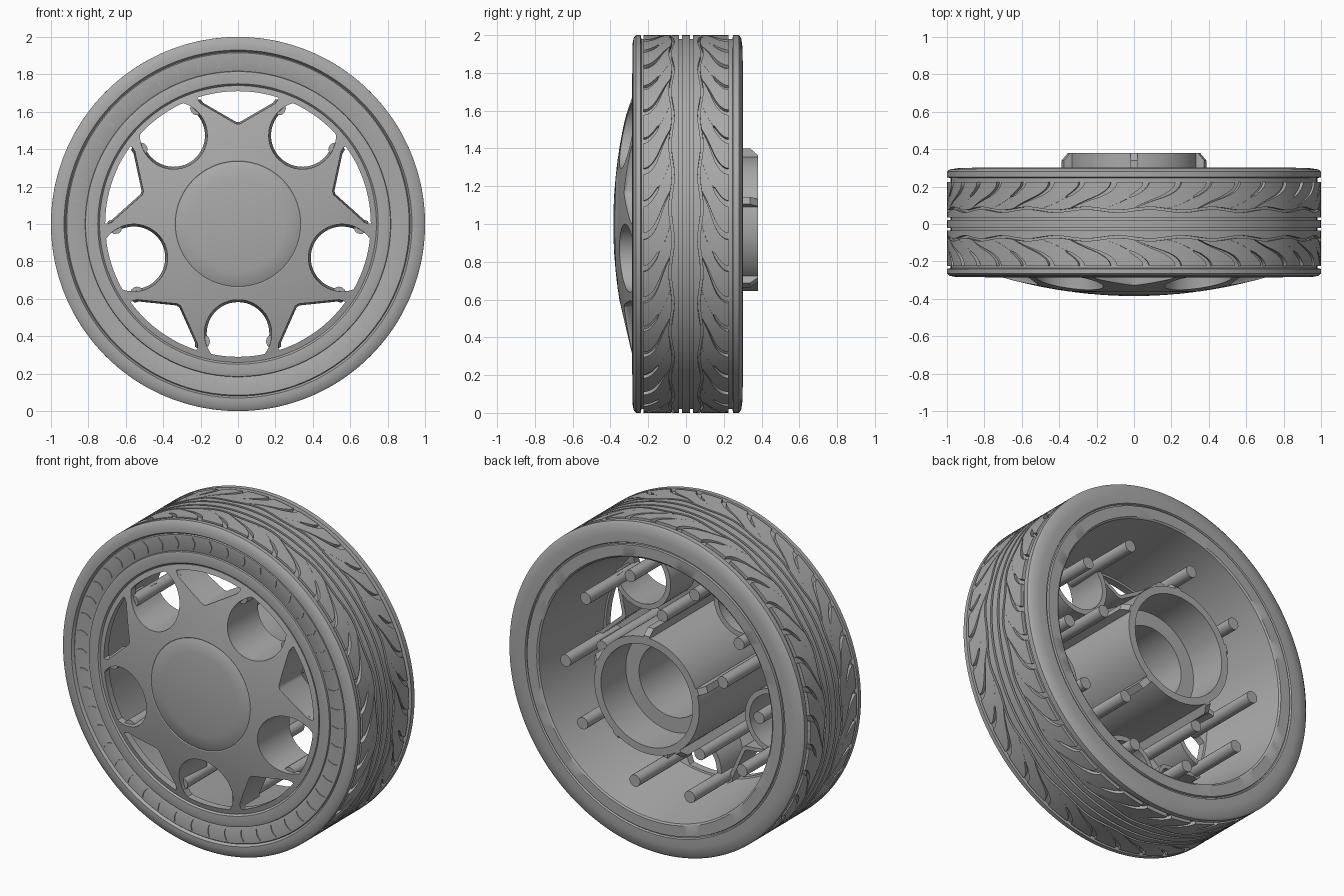
import bpy, bmesh
from math import sin, cos, pi, hypot, atan2, radians

cube = bpy.data.objects.get("Cube")
if cube:
    bpy.data.objects.remove(cube)

grey = bpy.data.materials.new("grey")
grey.use_nodes = True
COLOUR = (0.4, 0.4, 0.4, 1)
grey.diffuse_color = COLOUR
grey.node_tree.nodes["Principled BSDF"].inputs["Base Color"].default_value = COLOUR


def polar(r, a, y):
    """Point at radius r and angle a around the axle."""
    return (r * cos(a), y, 1 + r * sin(a))


def dome(r):
    """Depth of the domed wheel face at radius r."""
    return -0.385 + 0.2 * r * r


def finish(bm, name, angle=35):
    bmesh.ops.recalc_face_normals(bm, faces=bm.faces)
    mesh = bpy.data.meshes.new(name)
    bm.to_mesh(mesh)
    bm.free()
    obj = bpy.data.objects.new(name, mesh)
    bpy.context.collection.objects.link(obj)
    mesh.materials.append(grey)
    smooth(obj, angle)
    return obj


def smooth(obj, angle=35):
    bpy.ops.object.select_all(action="DESELECT")
    obj.select_set(True)
    bpy.context.view_layer.objects.active = obj
    bpy.ops.object.shade_smooth_by_angle(angle=radians(angle))


def add_grid(bm, rows, wrap_rows=False, wrap_cols=False):
    """Skin a table of points with quads."""
    rows = [[bm.verts.new(p) for p in row] for row in rows]
    n, m = len(rows), len(rows[0])
    for i in range(n if wrap_rows else n - 1):
        for j in range(m if wrap_cols else m - 1):
            a, b = rows[i], rows[(i + 1) % n]
            k = (j + 1) % m
            bm.faces.new((a[j], b[j], b[k], a[k]))
    return rows


def lathe(name, profile, steps=128):
    """Spin a closed (radius, y) profile around the axle."""
    bm = bmesh.new()
    add_grid(bm, [[polar(r, 2 * pi * i / steps, y) for r, y in profile]
                  for i in range(steps)], True, True)
    bmesh.ops.remove_doubles(bm, verts=bm.verts, dist=1e-5)
    return finish(bm, name)


def add_prism(bm, loop, y0, y1):
    """Solid between two depths from a loop of (radius, angle) points."""
    ends = add_grid(bm, [[polar(r, a, y) for r, a in loop] for y in (y0, y1)],
                    wrap_cols=True)
    for end in ends:
        bm.faces.new(end)


def turned(points, angle):
    """(tangential, radial) points to (radius, angle) around a direction."""
    return [(hypot(x, r), angle - atan2(x, r)) for x, r in points]


# Tyre carcass and rim
lathe("tyre", [(0.8, -0.262), (0.825, -0.274), (0.915, -0.274), (0.92, -0.268),
               (0.93, -0.284), (0.95, -0.284), (0.985, -0.277), (1, -0.265),
               (1, -0.24), (0.98, -0.236), (0.98, 0.245), (1, 0.25),
               (1, 0.28), (0.985, 0.292), (0.93, 0.3), (0.88, 0.3),
               (0.875, 0.29), (0.84, 0.29)])
lathe("rim", [(0.82, -0.26), (0.815, -0.28), (0.795, -0.285), (0.75, -0.282),
              (0.735, -0.265), (0.72, -0.24), (0.79, 0.295), (0.8, 0.302),
              (0.865, 0.302), (0.87, 0.28), (0.83, 0.2)])

# Tread ribs around the middle
LEAVES = 18


def wave(t):
    return 0.008 * sin(LEAVES * t)


def rib(name, inner, outer, steps=288):
    bm = bmesh.new()
    rows = []
    for i in range(steps):
        t = 2 * pi * i / steps
        a, b = inner(t), outer(t)
        rows.append([polar(r, pi / 2 - t, y)
                     for r, y in ((0.975, a), (1, a), (1, b), (0.975, b))])
    add_grid(bm, rows, True, True)
    finish(bm, name)


rib("centre_rib", lambda t: -0.022, lambda t: 0.022)
for side, s in (("front", -1), ("back", 1)):
    rib(side + "_wavy_rib", lambda t: s * 0.036, lambda t: s * (0.07 + wave(t)))

# Shoulder blocks, parted by curved long and short slots
PITCH = pi / LEAVES


def half_slot(index, v):
    if index % 2:
        return 0.016 if v > 0.45 else 0.0005
    return 0.004 + 0.013 * min(1, 1.6 * v)


for side, s in (("front", -1), ("back", 1)):
    bm = bmesh.new()
    us = [0] + [i / 6 for i in range(7)] + [1]
    vs = [0] + [i / 14 for i in range(15)] + [1]
    for k in range(2 * LEAVES):
        rows = []
        for j, v in enumerate(vs):
            row = []
            lo = half_slot(k, v)
            hi = PITCH - half_slot(k + 1, v)
            for i, u in enumerate(us):
                t = k * PITCH + 0.24 * sin(v * pi / 2) + lo + (hi - lo) * u
                y_in = 0.083 + wave(t)
                edge = i in (0, len(us) - 1) or j in (0, len(vs) - 1)
                row.append(polar(0.975 if edge else 1, pi / 2 - t,
                                 s * (y_in + (0.224 - y_in) * v)))
            rows.append(row)
        add_grid(bm, rows)
    finish(bm, side + "_shoulder_blocks")

# Small crescents on the front sidewall
bm = bmesh.new()
for k in range(48):
    a = 2 * pi * k / 48
    bow = [(0.015 * cos(q * pi / 8), 0.868 + 0.036 * q / 4) for q in range(-4, 5)]
    inner = [(x - 0.006 * cos(q * pi / 8), r)
             for q, (x, r) in zip(range(-4, 5), bow)][::-1]
    add_prism(bm, turned(bow + inner[1:-1], a), -0.272, -0.279)
finish(bm, "sidewall_crescents")

# Domed wheel face with a shallow cap seam
radii = [0, 0.08, 0.16, 0.25, 0.33, 0.335, 0.34, 0.42, 0.5, 0.58, 0.66, 0.74]
front = [(r, dome(r) + (0.003 if r == 0.335 else 0)) for r in radii]
face = lathe("wheel_face", front + [(r, dome(r) + 0.045) for r in radii[::-1]])

# Openings: five round ones and five triangular ones, trimmed by the rim
LIMIT = 0.71
circle = [(0.18 * sin(q * pi / 24), 0.585 - 0.18 * cos(q * pi / 24)) for q in range(48)]
circle = [(x * min(1, LIMIT / hypot(x, r)), r * min(1, LIMIT / hypot(x, r)))
          for x, r in circle]
vee = [(-0.215, 0.665), (-0.2, 0.645), (-0.01, 0.535), (0.01, 0.535),
       (0.2, 0.645), (0.215, 0.665)]
arc = [(LIMIT * sin(q * 0.062), LIMIT * cos(q * 0.062)) for q in range(5, -6, -1)]
round_angles = [-pi / 2 + k * 2 * pi / 5 for k in range(5)]
vee_angles = [a + pi for a in round_angles]

bm = bmesh.new()
for a, b in zip(round_angles, vee_angles):
    add_prism(bm, turned(circle, a), -0.6, 0)
    add_prism(bm, turned(vee + arc, b), -0.6, 0)
cutter = finish(bm, "opening_cutter")
cutter.hide_render = True
cut = face.modifiers.new("openings", "BOOLEAN")
cut.object = cutter
cut.solver = "EXACT"
bpy.context.view_layer.objects.active = face
bpy.ops.object.modifier_apply(modifier=cut.name)
bpy.data.objects.remove(cutter)
smooth(face, 30)


# Walls running back from the openings
def add_wall(bm, path, angle, pivot, depth):
    def scaled(f):
        return turned([(x * f, pivot + (r - pivot) * f) for x, r in path], angle)
    inner, back, outer = scaled(1), scaled(0.93), scaled(1.1)
    rows = []
    for (r, a), (rb, ab), (ro, ao) in zip(inner, back, outer):
        rows.append([polar(r, a, dome(r) + 0.012), polar(rb, ab, depth),
                     polar(ro, ao, depth), polar(ro, ao, dome(ro) + 0.012)])
    ends = add_grid(bm, rows, wrap_cols=True)
    bm.faces.new(ends[0])
    bm.faces.new(ends[-1])


bm = bmesh.new()
bowl = [(0.18 * sin(q * pi / 24), 0.585 - 0.18 * cos(q * pi / 24)) for q in range(-15, 16)]
for a, b in zip(round_angles, vee_angles):
    add_wall(bm, bowl, a, 0.585, -0.06)
    add_wall(bm, vee, b, 0.68, -0.12)
finish(bm, "opening_walls")

# Hub with a stepped bore
lathe("hub", [(0.355, -0.33), (0.355, 0.38), (0.31, 0.38), (0.31, 0.14),
              (0.22, 0.14), (0.22, -0.34)], 96)

# Chamfered fins along the hub
bm = bmesh.new()
for a in vee_angles:
    rows = [[polar(hypot(x, r), a - atan2(x, r), y) for r, y in
             ((0.33, -0.32), (0.4, -0.32), (0.4, 0.34), (0.365, 0.38), (0.33, 0.38))]
            for x in (-0.02, 0.02)]
    for end in add_grid(bm, rows, wrap_cols=True):
        bm.faces.new(end)
finish(bm, "hub_fins")

# Pins behind the face: a pair per round opening, one per fin
bm = bmesh.new()
spots = [(0.655, a + d * radians(16.5)) for a in round_angles for d in (-1, 1)]
for r, a in spots + [(0.43, a) for a in vee_angles]:
    ring = [(0.036 * cos(q * pi / 10), r + 0.036 * sin(q * pi / 10)) for q in range(20)]
    add_prism(bm, turned(ring, a), dome(r) + 0.025, 0.23)
finish(bm, "pins")
